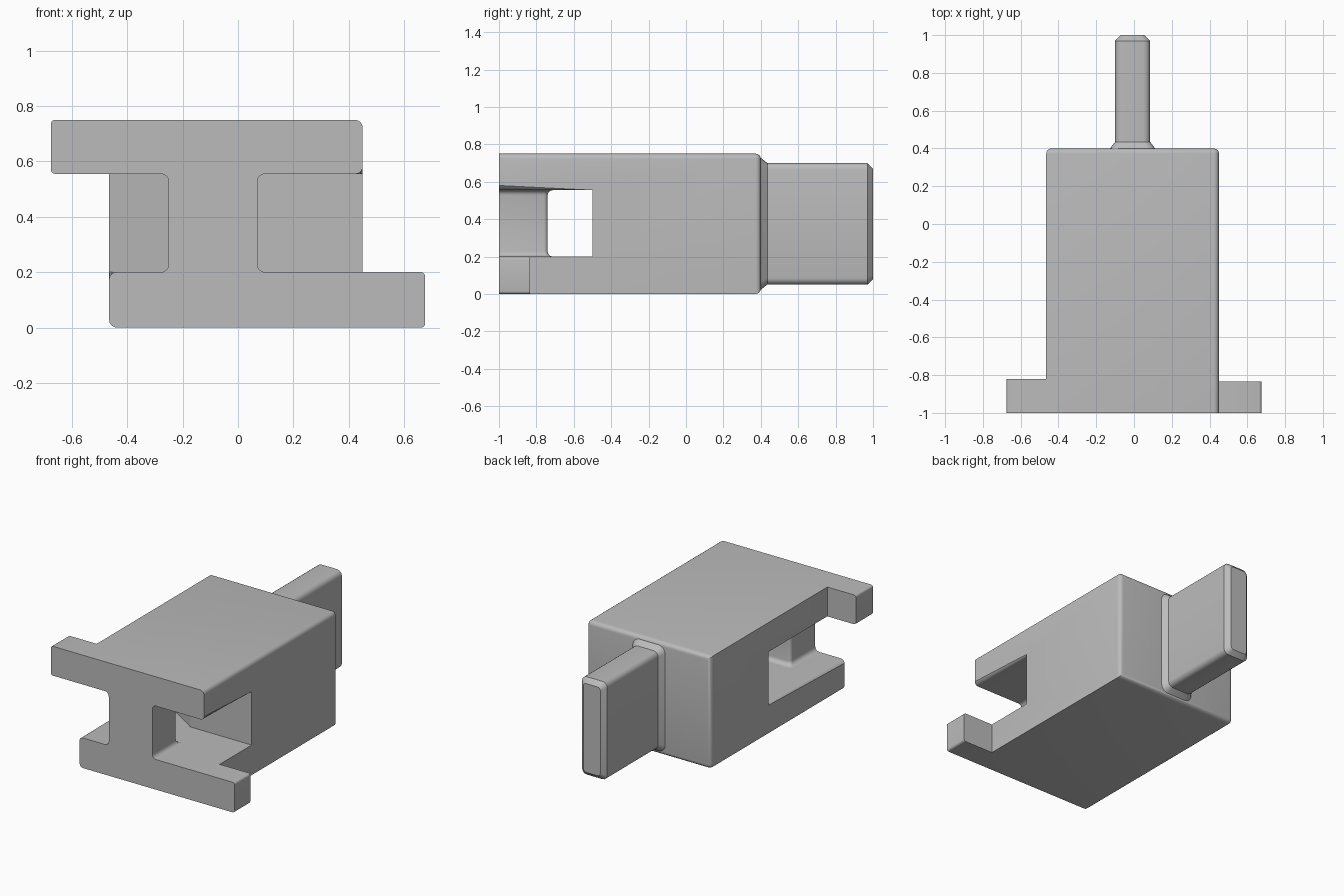
import bpy, bmesh
from math import sin, cos, pi

cube = bpy.data.objects.get("Cube")
if cube:
    bpy.data.objects.remove(cube, do_unlink=True)

grey = bpy.data.materials.new("plain grey")
grey.use_nodes = True
colour = (0.5, 0.5, 0.5, 1)
grey.diffuse_color = colour
grey.node_tree.nodes["Principled BSDF"].inputs["Base Color"].default_value = colour

FLOOR, CEIL = 0.2, 0.555        # height limits of the pocket
LEFT, RIGHT = -0.465, 0.45      # sides of the body


def finish(name, bm):
    bmesh.ops.remove_doubles(bm, verts=bm.verts, dist=1e-5)
    bmesh.ops.recalc_face_normals(bm, faces=bm.faces)
    mesh = bpy.data.meshes.new(name)
    bm.to_mesh(mesh)
    bm.free()
    mesh.materials.append(grey)
    obj = bpy.data.objects.new(name, mesh)
    bpy.context.collection.objects.link(obj)
    return obj


def smooth(obj):
    bpy.ops.object.select_all(action='DESELECT')
    obj.select_set(True)
    bpy.context.view_layer.objects.active = obj
    bpy.ops.object.shade_smooth_by_angle(angle=pi / 6)


def loft(name, rings):
    """Skin a list of equal-length point rings and cap both ends."""
    bm = bmesh.new()
    loops = [[bm.verts.new(p) for p in ring] for ring in rings]
    n = len(loops[0])
    for a, b in zip(loops, loops[1:]):
        for i in range(n):
            j = (i + 1) % n
            bm.faces.new((a[i], a[j], b[j], b[i]))
    bm.faces.new(loops[0])
    bm.faces.new(loops[-1])
    return finish(name, bm)


def rounded(u0, u1, v0, v1, radii, steps=4):
    """Rectangle with one radius per corner, from low u, low v, anticlockwise."""
    corners = [(u0, v0, 1, 1), (u1, v0, -1, 1), (u1, v1, -1, -1), (u0, v1, 1, -1)]
    points = []
    for k, ((u, v, su, sv), r) in enumerate(zip(corners, radii)):
        for s in range(steps + 1 if r else 1):
            a = pi + (k + s / steps) * pi / 2
            points.append((u + su * r + r * cos(a), v + sv * r + r * sin(a)))
    return points


def along_y(name, profile, y0, y1):
    return loft(name, [[(x, y, z) for x, z in profile] for y in (y0, y1)])


# Main block: rounded back rim and two rounded long edges
bm = bmesh.new()
bmesh.ops.create_cube(bm, size=1)
for v in bm.verts:
    v.co = (RIGHT if v.co.x > 0 else LEFT, 0.4 if v.co.y > 0 else -1,
            0.75 if v.co.z > 0 else 0)


def is_rounded(edge):
    mid = (edge.verts[0].co + edge.verts[1].co) / 2
    if mid.y > 0.3:
        return True
    return mid.y > -0.9 and (mid.x > 0) == (mid.z > 0.3)


bmesh.ops.bevel(bm, geom=[e for e in bm.edges if is_rounded(e)], offset=0.028,
                segments=4, profile=0.5, affect='EDGES')
body = finish("main_block", bm)

# Side-to-side pocket with a slanted rear wall on one side
plan = [(-0.775, -1.2), (0.7, -1.2), (0.7, -0.5), (0, -0.5), (-0.775, 0)]
cutter = loft("pocket_cutter", [[(x, y, z) for x, y in plan] for z in (FLOOR, CEIL)])
cutter.hide_render = True
cut = body.modifiers.new("pocket", 'BOOLEAN')
cut.operation, cut.solver, cut.object = 'DIFFERENCE', 'EXACT', cutter
bpy.context.view_layer.objects.active = body
bpy.ops.object.modifier_apply(modifier=cut.name)
bpy.data.objects.remove(cutter, do_unlink=True)

# Round the free lips of the pocket
bm = bmesh.new()
bm.from_mesh(body.data)
lips = [e for e in bm.edges if any(
    all(abs(v.co.x - x) < 1e-3 and abs(v.co.z - z) < 1e-3 for v in e.verts)
    for x, z in ((RIGHT, CEIL), (LEFT, FLOOR)))]
bmesh.ops.bevel(bm, geom=lips, offset=0.025, segments=4, profile=0.5, affect='EDGES')
bm.to_mesh(body.data)
bm.free()
smooth(body)

# Front web, flared with a fillet into the pocket floor and ceiling
R = 0.028
flare = [(R * (1 - cos(t)), R * (1 - sin(t))) for t in (i * pi / 8 for i in range(5))]
levels = [(FLOOR + h, g) for h, g in flare]
levels += [(CEIL - h, g) for h, g in reversed(flare)]
smooth(loft("front_web", [
    [(x, y, z) for x, y in
     rounded(-0.25 - g, 0.07 + g, -1, -0.74 + g, (0, 0, 0.02, 0.02))]
    for z, g in levels]))

# Side ears at the front, one high and one low
r = 0.015
smooth(along_y("upper_right_ear",
               rounded(-0.675, LEFT, CEIL, 0.75, (r, 0, 0, r)), -1, -0.82))
smooth(along_y("lower_left_ear",
               rounded(RIGHT, 0.675, 0, FLOOR, (0, r, r, 0)), -1, -0.835))

# Rear tab: flared root, straight blade, chamfered tip
sections = [(0.37, 0.05), (0.435, 0), (0.97, 0), (1, -0.03)]
smooth(loft("rear_tab", [
    [(x, y, z) for x, z in
     rounded(-0.1 - g, 0.085 + g, 0.05 - g, 0.7 + g, [0.035 + g / 2] * 4)]
    for y, g in sections]))
